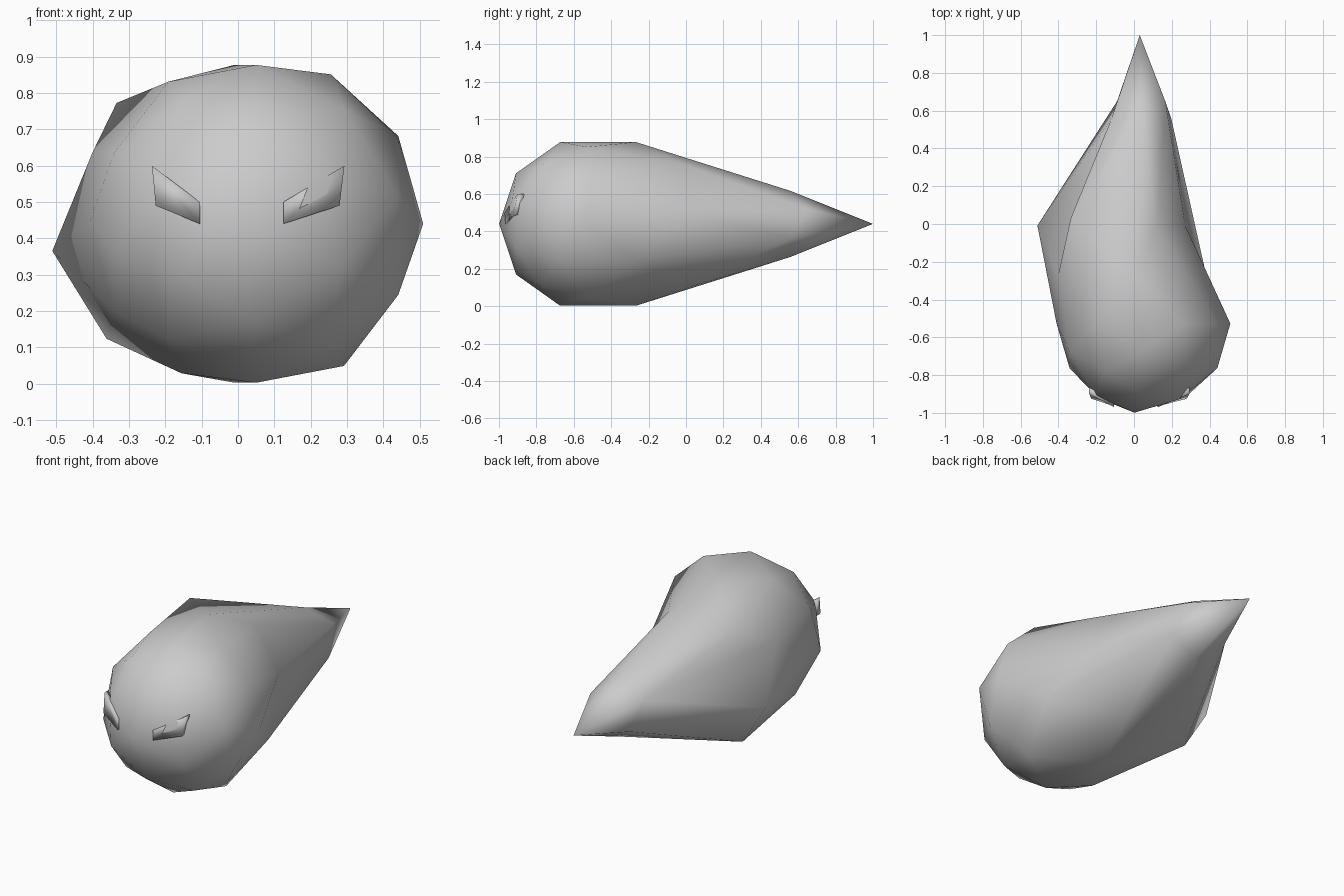
import bpy
import bmesh

old = bpy.data.objects.get("Cube")
if old:
    bpy.data.objects.remove(old)

grey = bpy.data.materials.new("plain grey")
grey.use_nodes = True
colour = (0.6, 0.6, 0.6, 1)
grey.diffuse_color = colour
grey.node_tree.nodes["Principled BSDF"].inputs["Base Color"].default_value = colour

RADIUS = 0.46
MID_HEIGHT = 0.44


def sample(points, u):
    """Straight-line interpolation through (u, value) pairs."""
    for (a, va), (b, vb) in zip(points, points[1:]):
        if u <= b:
            return va + (vb - va) * (u - a) / (b - a)
    return points[-1][1]


# Body: a low-poly ball on its side, with its back drawn out into a bent tail
SWAY = [(-1.01, 0), (-0.81, 0.04), (-0.5, 0.05), (0, 0.05), (0.31, -0.01),
        (0.5, -0.12), (0.53, -0.13), (0.81, 0.04), (1.01, 0.03)]
GIRTH = [(-1.01, 1), (0.53, 1), (0.81, 0.65), (1.01, 0.5)]

bpy.ops.mesh.primitive_ico_sphere_add(subdivisions=2, radius=1)
body = bpy.context.object
body.name = "teardrop_body"
for v in body.data.vertices:
    across, u, up = v.co.z, -v.co.y, v.co.x
    girth = RADIUS * sample(GIRTH, u)
    stretch = 1.055 * max(u, 0) ** 1.9
    v.co = (across * girth + sample(SWAY, u),
            -0.527 + 0.472 * u + stretch,
            MID_HEIGHT + up * girth)
body.data.materials.append(grey)
bpy.ops.object.shade_smooth()


# Eyes: slanted four-sided plates set into the front
def make_eye(name, inner, outer):
    width = outer - inner
    front = [(inner, -0.965, 0.44), (inner + 0.92 * width, -0.925, 0.49),
             (outer, -0.9, 0.6), (inner, -0.97, 0.5)]
    bm = bmesh.new()
    near = [bm.verts.new(p) for p in front]
    far = [bm.verts.new((x, y + 0.035, z)) for x, y, z in front]
    bm.faces.new(near)
    bm.faces.new(far[::-1])
    for i in range(4):
        j = (i + 1) % 4
        bm.faces.new((near[i], far[i], far[j], near[j]))
    bmesh.ops.recalc_face_normals(bm, faces=bm.faces[:])
    for f in bm.faces:
        f.smooth = True
    mesh = bpy.data.meshes.new(name)
    bm.to_mesh(mesh)
    bm.free()
    mesh.materials.append(grey)
    bpy.context.collection.objects.link(bpy.data.objects.new(name, mesh))


make_eye("right_eye", -0.105, -0.237)
make_eye("left_eye", 0.125, 0.293)
